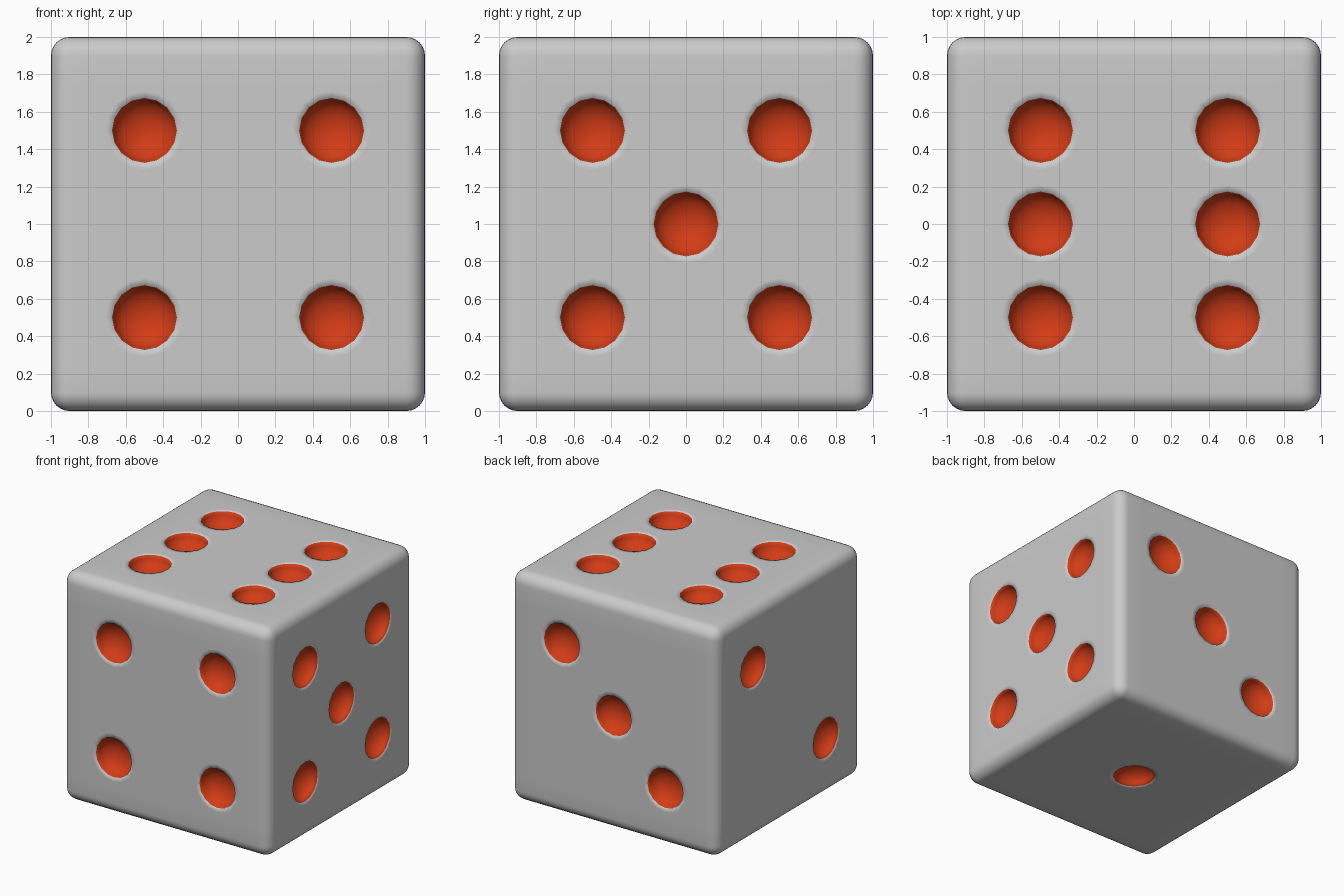
import bpy, bmesh
from math import sin, cos, pi, tan, radians
from mathutils import Vector

if "Cube" in bpy.data.objects:
    bpy.data.objects.remove(bpy.data.objects["Cube"])

R = 0.10          # edge rounding radius
PIP = 0.172       # pip radius
DEPTH = 0.12      # pip depth
S = 0.5           # pip spacing

# Grid lines of one side: even steps in the middle, tangent steps over the rounded border
edge = [1 - R + R * tan(radians(a)) for a in (0, 15, 30, 45)]
LINES = [-e for e in reversed(edge)] + [-0.75 + i * 0.125 for i in range(13)] + edge
FIRST = 4         # index of the first line of the 3 x 3 pip cells

bm = bmesh.new()


def rounded(p):
    """Pull a point of the cube surface onto the rounded cube."""
    q = Vector([max(-1 + R, min(1 - R, c)) for c in p])
    return q + (p - q).normalized() * R


def side(u, v, n, pips):
    """One side of the die; pips are (column, row) cells from -1 to 1."""
    u, v, n = Vector(u), Vector(v), Vector(n)
    at = lambda a, b, d=1.0: u * a + v * b + n * d
    grid = [[bm.verts.new(rounded(at(a, b))) for b in LINES] for a in LINES]
    cell = {(FIRST + 4 * (c + 1), FIRST + 4 * (r + 1)): (c, r) for c, r in pips}
    for i in range(len(LINES) - 1):
        for j in range(len(LINES) - 1):
            if any(a <= i < a + 4 and b <= j < b + 4 for a, b in cell):
                continue
            bm.faces.new((grid[i][j], grid[i + 1][j], grid[i + 1][j + 1], grid[i][j + 1]))
    # Pips: square cell border -> collar -> rim -> bowl
    for (i, j), (c, r) in cell.items():
        idx = [(k, 0) for k in range(4)] + [(4, k) for k in range(4)]
        idx += [(4 - k, 4) for k in range(4)] + [(0, 4 - k) for k in range(4)]
        ring = [grid[i + a][j + b] for a, b in idx]
        rings = [(0.21, 0), (PIP, 0)]
        rings += [(PIP * cos(t * pi / 12), DEPTH * sin(t * pi / 12)) for t in range(1, 6)]
        for level, (rad, dep) in enumerate(rings):
            new = []
            for k in range(16):
                ang = -3 * pi / 4 + k * pi / 8
                new.append(bm.verts.new(at(c * S + rad * cos(ang), r * S + rad * sin(ang), 1 - dep)))
            for k in range(16):
                m = (k + 1) % 16
                f = bm.faces.new((ring[k], ring[m], new[m], new[k]))
                f.material_index = int(level > 1)
            ring = new
        tip = bm.verts.new(at(c * S, r * S, 1 - DEPTH))
        for k in range(16):
            bm.faces.new((ring[k], ring[(k + 1) % 16], tip)).material_index = 1


X, Y, Z = (1, 0, 0), (0, 1, 0), (0, 0, 1)
corners = [(a, b) for a in (-1, 1) for b in (-1, 1)]
side(X, Z, (0, -1, 0), corners)                                        # front: four
side(Y, Z, X, corners + [(0, 0)])                                      # right: five
side(X, Y, Z, [(a, b) for a in (-1, 1) for b in (-1, 0, 1)])           # top: six
side((-1, 0, 0), Z, Y, [(-1, 1), (0, 0), (1, -1)])                     # back: three
side((0, -1, 0), Z, (-1, 0, 0), [(-1, 1), (1, -1)])                    # left: two
side(X, (0, -1, 0), (0, 0, -1), [(0, 0)])                              # bottom: one

bmesh.ops.remove_doubles(bm, verts=bm.verts, dist=1e-4)
bmesh.ops.recalc_face_normals(bm, faces=bm.faces)
bmesh.ops.translate(bm, verts=bm.verts, vec=(0, 0, 1))
for f in bm.faces:
    f.smooth = True

mesh = bpy.data.meshes.new("die")
bm.to_mesh(mesh)
bm.free()
die = bpy.data.objects.new("die", mesh)
bpy.context.collection.objects.link(die)

# Grey body, red pips
grey = bpy.data.materials.new("body_grey")
grey.diffuse_color = (0.8, 0.8, 0.8, 1)
grey.use_nodes = True
grey.node_tree.nodes["Principled BSDF"].inputs["Base Color"].default_value = grey.diffuse_color
red = bpy.data.materials.new("pip_red")
red.diffuse_color = (0.65, 0.045, 0.008, 1)
red.use_nodes = True
red.node_tree.nodes["Principled BSDF"].inputs["Base Color"].default_value = red.diffuse_color
mesh.materials.append(grey)
mesh.materials.append(red)
